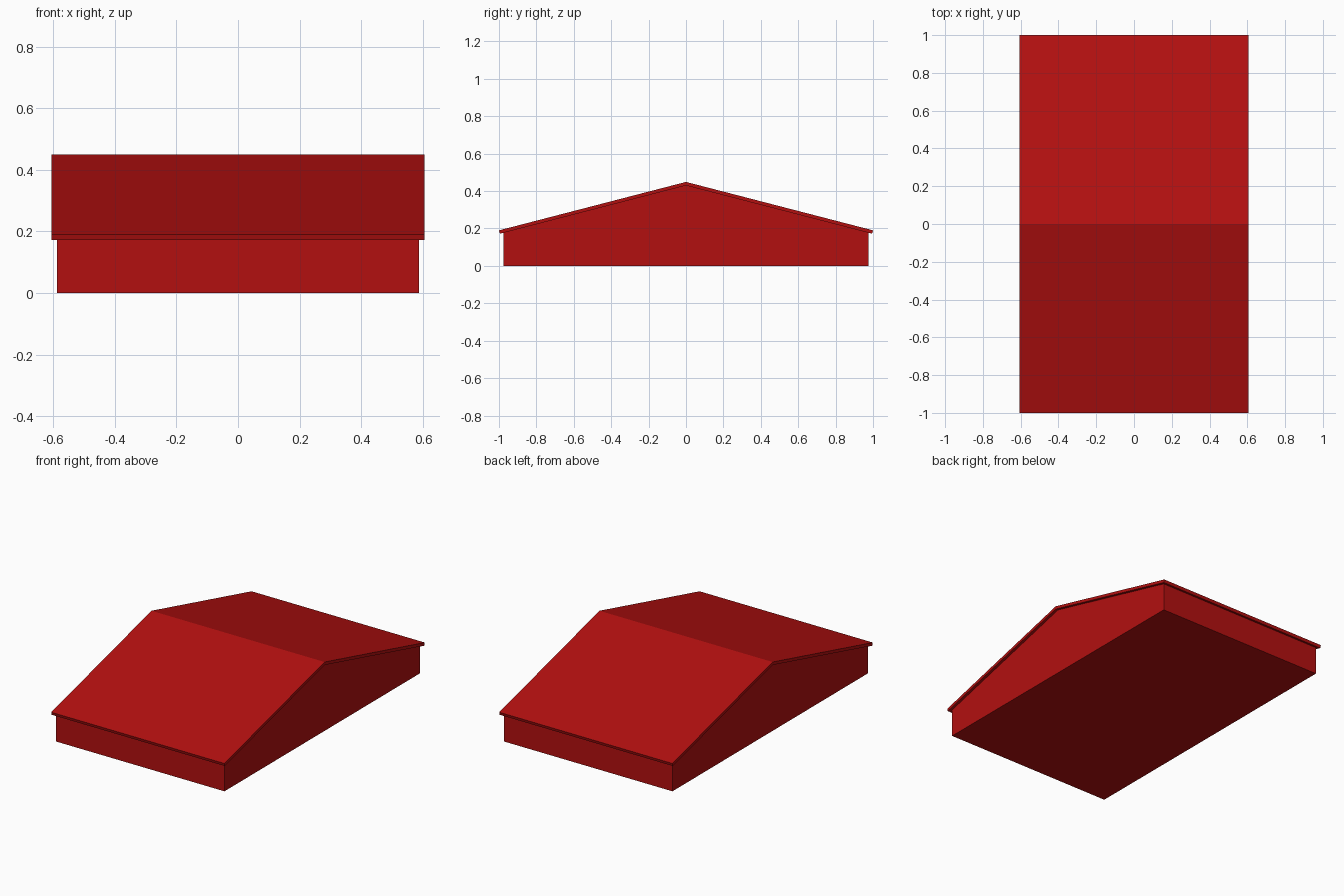
import bpy
import bmesh

cube = bpy.data.objects.get("Cube")
if cube:
    bpy.data.objects.remove(cube, do_unlink=True)

red = bpy.data.materials.new("barn_red")
red.use_nodes = True
colour = (0.45, 0.005, 0.005, 1.0)
red.diffuse_color = colour
red.node_tree.nodes["Principled BSDF"].inputs["Base Color"].default_value = colour


def gable_prism(name, profile, half_width):
    """Extrude a half profile (y, z) along x and mirror it across the ridge."""
    bm = bmesh.new()
    face = bm.faces.new([bm.verts.new((-half_width, y, z)) for y, z in profile])
    result = bmesh.ops.extrude_face_region(bm, geom=[face])
    moved = [v for v in result["geom"] if isinstance(v, bmesh.types.BMVert)]
    bmesh.ops.translate(bm, verts=moved, vec=(2 * half_width, 0, 0))
    # Open the ridge plane so the mirrored halves join into one solid
    inner = [f for f in bm.faces if all(abs(v.co.y) < 1e-5 for v in f.verts)]
    bmesh.ops.delete(bm, geom=inner, context='FACES_ONLY')
    bmesh.ops.recalc_face_normals(bm, faces=bm.faces)
    mesh = bpy.data.meshes.new(name)
    bm.to_mesh(mesh)
    bm.free()
    mesh.materials.append(red)
    obj = bpy.data.objects.new(name, mesh)
    bpy.context.collection.objects.link(obj)
    mirror = obj.modifiers.new("ridge_mirror", 'MIRROR')
    mirror.use_axis = (False, True, False)
    return obj


# Gabled body with low eave walls
gable_prism("gable_body", [(0, 0), (-0.975, 0), (-0.975, 0.178), (0, 0.43)], 0.588)

# Thin overhanging roof, eaves cut square to the slope
gable_prism("roof_slab", [(0, 0.43), (-0.995, 0.172), (-1, 0.19), (0, 0.449)], 0.605)
